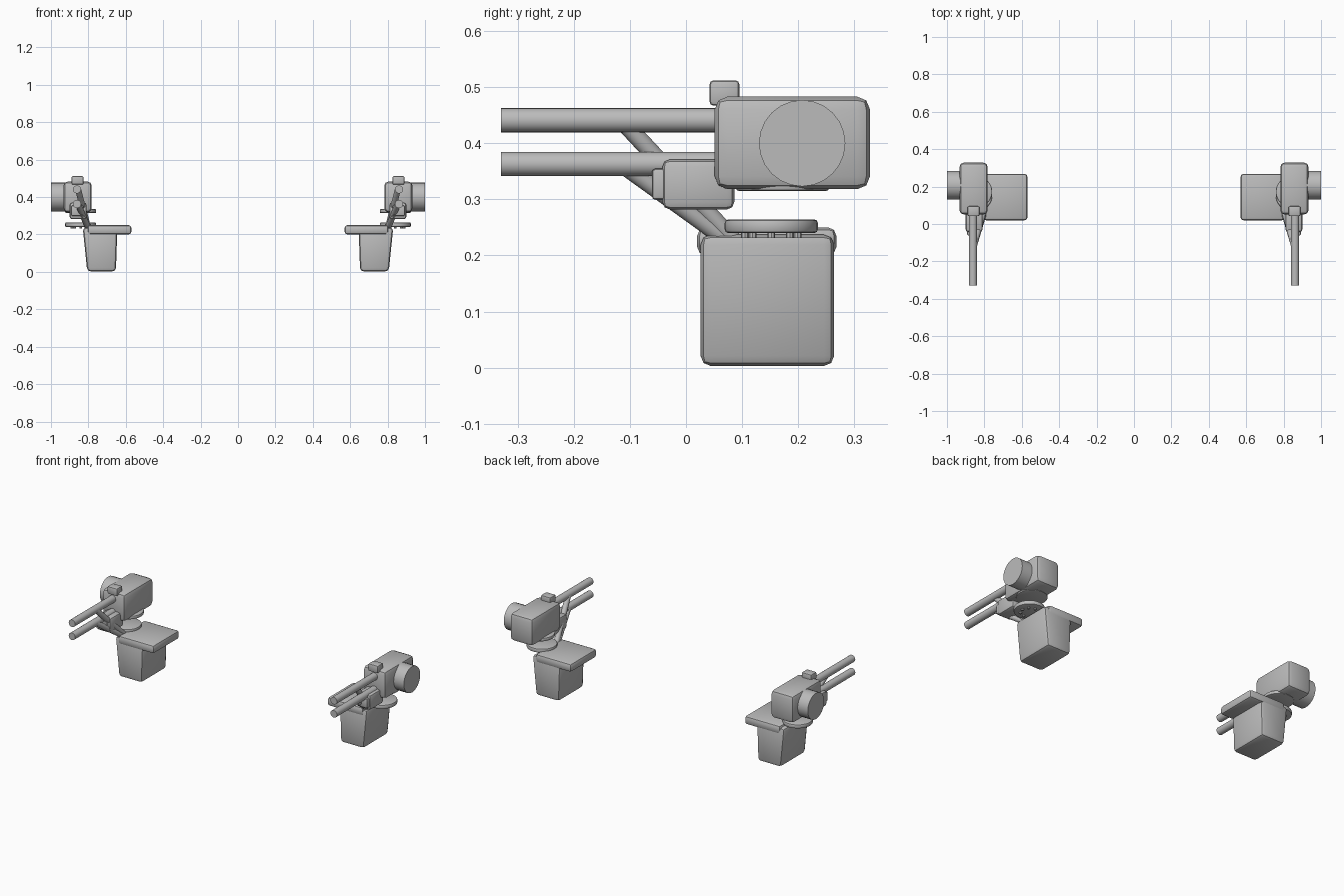
import bpy, bmesh, math
from mathutils import Vector, Matrix

cube = bpy.data.objects.get("Cube")
if cube:
    bpy.data.objects.remove(cube, do_unlink=True)

GREY = (0.5, 0.5, 0.5, 1)
metal = bpy.data.materials.new("plain grey metal")
metal.use_nodes = True
metal.diffuse_color = GREY
metal.node_tree.nodes["Principled BSDF"].inputs["Base Color"].default_value = GREY


def finish(name, bm, smooth=35):
    bmesh.ops.recalc_face_normals(bm, faces=bm.faces)
    me = bpy.data.meshes.new(name)
    bm.to_mesh(me)
    bm.free()
    me.materials.append(metal)
    me.shade_smooth()
    me.set_sharp_from_angle(angle=math.radians(smooth))
    ob = bpy.data.objects.new(name, me)
    bpy.context.scene.collection.objects.link(ob)
    return ob


def box(name, x, y, z, bevel, taper=1.0, lean=0.0, segments=2):
    """Bevelled box from ranges; taper narrows and lean shifts its underside."""
    lo, hi = (Vector(v) for v in zip(x, y, z))
    mid, size = (lo + hi) / 2, hi - lo
    bm = bmesh.new()
    bmesh.ops.create_cube(bm, size=1)
    for v in bm.verts:
        low = v.co.z < 0
        v.co = mid + v.co * size
        if low:
            v.co.x = mid.x + (v.co.x - mid.x) * taper + lean
    bmesh.ops.bevel(bm, geom=bm.edges[:], offset=bevel, segments=segments,
                    profile=0.5, affect='EDGES')
    return finish(name, bm)


def rod(name, a, b, radius, sides=24, bevel=0):
    """Capped cylinder between two points, optionally with rounded rims."""
    a, b = Vector(a), Vector(b)
    axis = b - a
    turn = axis.to_track_quat('Z', 'Y').to_matrix().to_4x4()
    bm = bmesh.new()
    bmesh.ops.create_cone(bm, cap_ends=True, segments=sides, radius1=radius,
                          radius2=radius, depth=axis.length,
                          matrix=Matrix.Translation((a + b) / 2) @ turn)
    if bevel:
        rims = {e for f in bm.faces if len(f.verts) > 4 for e in f.edges}
        bmesh.ops.bevel(bm, geom=list(rims), offset=bevel, segments=2,
                        profile=0.5, affect='EDGES')
    return finish(name, bm)


def turret(side, s):
    def span(a, b):
        return tuple(sorted((a * s, b * s)))

    # Base block and overhanging plate
    box(side + "_base_block", span(.645, .83), (.026, .264), (.003, .237),
        .018, taper=.83, lean=-.008 * s)
    box(side + "_base_plate", span(.57, .805), (.02, .268), (.2, .25), .015)

    # Turntable discs and bolts
    cx, cy = .841 * s, .152
    rod(side + "_lower_disc", (cx, cy, .24), (cx, cy, .264), .083, 32, .006)
    rod(side + "_upper_disc", (cx, cy + .02, .315), (cx, cy + .02, .335), .083, 32, .005)
    for i in range(8):
        ang = math.tau * i / 8
        bx, by = cx + .047 * math.cos(ang), cy + .047 * math.sin(ang)
        rod(f"{side}_bolt_{i + 1}", (bx, by, .231), (bx, by, .243), .007, 8)

    # Housing, side drum and sight
    box(side + "_housing", span(.782, .933), (.051, .328), (.318, .483), .023)
    rod(side + "_side_drum", (.86 * s, .207, .4), (s, .207, .4), .077)
    box(side + "_sight", span(.826, .89), (.042, .095), (.467, .512), .007)

    # Feed box and its front cover
    box(side + "_feed_box", span(.81, .9), (-.042, .086), (.282, .371), .013)
    box(side + "_feed_cover", span(.825, .892), (-.061, -.02), (.299, .355), .007)

    # Twin barrels, each braced to the base
    for tag, z, dy in (("upper", .441, .012), ("lower", .363, 0)):
        rod(f"{side}_{tag}_barrel", (.861 * s, -.33, z), (.861 * s, .12, z), .0215)
        rod(f"{side}_{tag}_brace", (.855 * s, -.115, z),
            (.8 * s, .07 + dy, .23), .016, 16)


turret("left", 1)
turret("right", -1)
